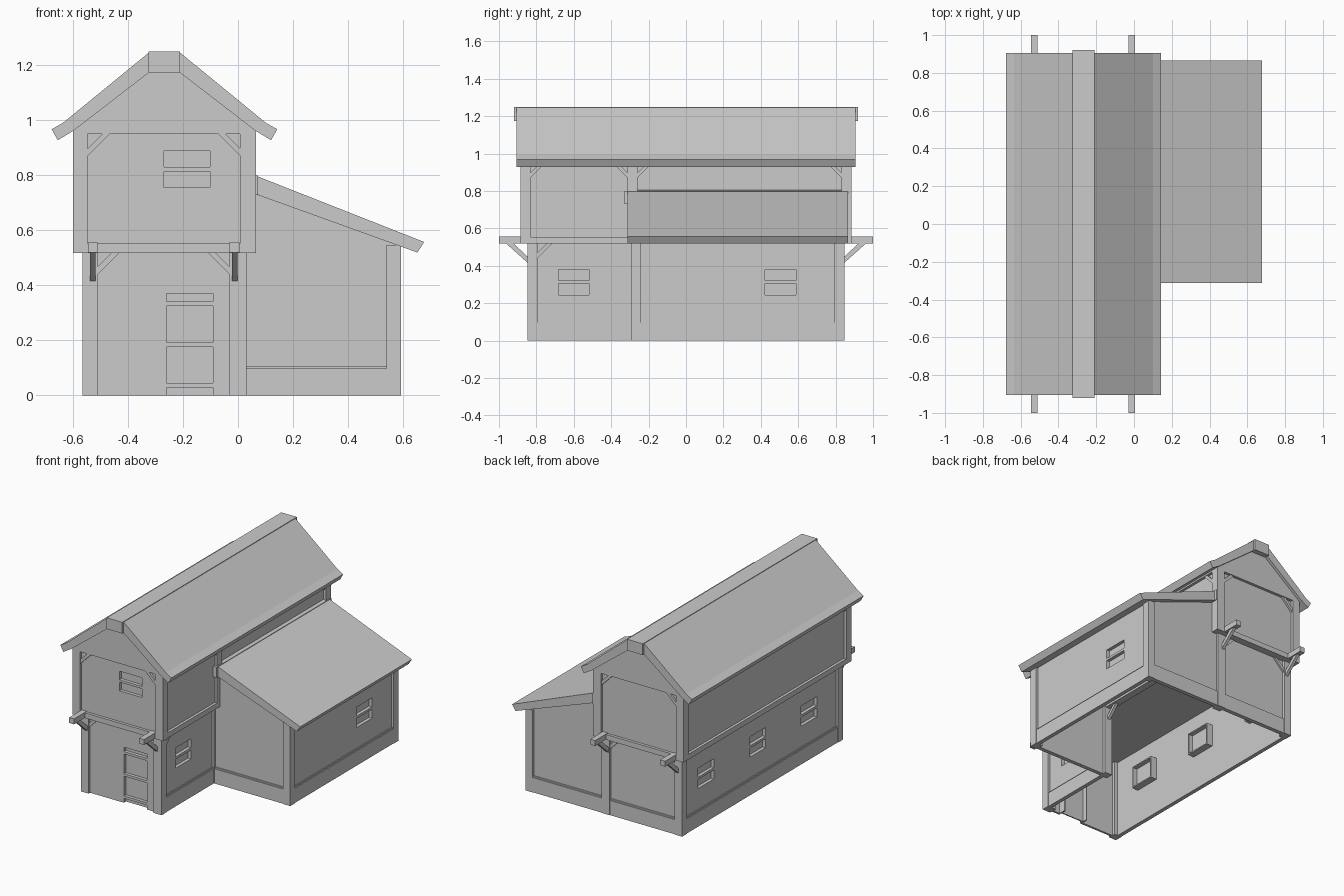
import bpy

if "Cube" in bpy.data.objects:
    bpy.data.objects.remove(bpy.data.objects["Cube"])


def prism(name, pts, axis, a, b):
    """Extrude a profile: axis 'y' takes (x, z) points, axis 'x' takes (y, z)."""
    area = sum(p[0] * q[1] - q[0] * p[1] for p, q in zip(pts, pts[1:] + pts[:1]))
    pts = pts if area > 0 else pts[::-1]
    a, b = min(a, b), max(a, b)
    if axis == 'y':
        v = [(p, t, q) for t in (a, b) for p, q in pts]
    else:
        v = [(t, p, q) for t in (b, a) for p, q in pts]
    n = len(pts)
    f = [tuple(range(n)), tuple(range(2 * n - 1, n - 1, -1))]
    f += [(i, i + n, (i + 1) % n + n, (i + 1) % n) for i in range(n)]
    me = bpy.data.meshes.new(name)
    me.from_pydata(v, [], f)
    ob = bpy.data.objects.new(name, me)
    bpy.context.collection.objects.link(ob)
    return ob


def slab(name, axis, a, b, u0, u1, z0, z1):
    return prism(name, [(u0, z0), (u1, z0), (u1, z1), (u0, z1)], axis, a, b)


def box(name, x0, x1, y0, y1, z0, z1):
    return slab(name, 'y', y0, y1, x0, x1, z0, z1)


def wall(name, axis, a, s, u0, u1, z0, z1, centres=(), w=0.165, h0=0.245, h1=0.38, bars=(0.5,)):
    """Wall with outer face at a, inward direction s, and recessed openings."""
    b = a + s * 0.015
    if not centres:
        slab(name, axis, a, b, u0, u1, z0, z1)
        return
    if h0 > z0:
        slab(name, axis, a, b, u0, u1, z0, h0)
    slab(name, axis, a, b, u0, u1, h1, z1)
    edges = [u0] + [c + k * w / 2 for c in centres for k in (-1, 1)] + [u1]
    for i in range(0, len(edges), 2):
        slab(name, axis, a, b, edges[i], edges[i + 1], h0, h1)
    t, d = 0.008, a + s * 0.06
    for c in centres:
        l, r = c - w / 2, c + w / 2
        slab("opening_pane", axis, a + s * 0.022, a + s * 0.03, l, r, h0, h1)
        slab("opening_jamb", axis, b, d, l - t, l, h0, h1)
        slab("opening_jamb", axis, b, d, r, r + t, h0, h1)
        slab("opening_head", axis, b, d, l - t, r + t, h1, h1 + t)
        if h0 > z0:
            slab("opening_sill", axis, b, d, l - t, r + t, h0 - t, h0)
        for k in bars:
            z = h0 + k * (h1 - h0)
            slab("opening_bar", axis, a, a + s * 0.022, l, r, z - 0.008, z + 0.008)


def brace(axis, a, b, u, z, s):
    """Diagonal corner brace below a beam, running away from a post in direction s."""
    prism("corner_brace", [(u + s * 0.08, z), (u, z - 0.08), (u, z - 0.052), (u + s * 0.052, z)], axis, a, b)


# Lower storey posts
for x0, x1 in ((-0.565, -0.51), (-0.03, 0.03)):
    for y0, y1 in ((-0.848, -0.795), (0.795, 0.848)):
        box("lower_post", x0, x1, y0, y1, 0, 0.53)
box("lower_mid_post", -0.025, 0.03, -0.295, -0.243, 0, 0.53)
box("inner_beam", -0.025, 0.025, -0.25, 0.8, 0.47, 0.53)
brace('x', -0.01, 0.01, -0.243, 0.47, 1)
for y0, y1 in ((-0.295, -0.243), (0.795, 0.848)):
    box("lean_to_post", 0.54, 0.592, y0, y1, 0, 0.548)

# Lower storey walls with windows and door
wall("left_wall", 'x', -0.55, 1, -0.83, 0.83, 0, 0.53, (-0.51, 0.03, 0.575))
wall("front_wall", 'y', -0.832, 1, -0.55, 0.015, 0, 0.53, (-0.175,), 0.17, 0, 0.37, (0.1, 0.5, 0.9))
wall("back_wall", 'y', 0.832, -1, -0.55, 0.015, 0, 0.53)
wall("right_wall", 'x', 0.015, -1, -0.83, -0.27, 0, 0.53, (-0.6,))
wall("lean_to_right_wall", 'x', 0.577, -1, -0.28, 0.83, 0, 0.55, (0.506,))
lean = [(0.01, 0), (0.575, 0), (0.575, 0.555), (0.01, 0.76)]
prism("lean_to_front_wall", lean, 'y', -0.28, -0.265)
prism("lean_to_back_wall", lean, 'y', 0.817, 0.832)


# Base boards with a bevelled top edge
def base(axis, out, s, u0, u1):
    for a, z in ((out + s * 0.003, 0.098), (out + s * 0.009, 0.107)):
        slab("base_board", axis, a, out + s * 0.03, u0, u1, 0, z)


base('x', -0.565, 1, -0.8, 0.8)
base('x', 0.03, -1, -0.8, -0.29)
base('x', 0.592, -1, -0.25, 0.8)
base('y', -0.295, 1, 0.02, 0.545)
base('y', 0.848, -1, -0.515, -0.025)
base('y', 0.848, -1, 0.02, 0.545)

# Upper storey: floor, corner posts, recessed walls, top beams
box("upper_floor", -0.585, 0.05, -0.87, 0.87, 0.522, 0.545)
for s in (-1, 1):
    for x0, x1 in ((-0.6, -0.547), (0.008, 0.065)):
        box("upper_post", x0, x1, s * 0.885, s * 0.832, 0.518, 0.96)
    box("upper_sill_beam", -0.55, 0.01, s * 0.885, s * 0.84, 0.518, 0.553)
    # gable
    prism("gable", [(-0.6, 0.95), (0.065, 0.95), (0.065, 0.968), (-0.21, 1.185),
                    (-0.325, 1.185), (-0.6, 0.968)], 'y', s * 0.885, s * 0.855)
    for a, u, d in ((0.885, -0.547, 1), (0.885, 0.008, -1)):
        brace('y', s * 0.88, s * 0.85, u, 0.95, d)
    for u, d in ((-0.51, 1), (-0.03, -1)):
        brace('y', s * 0.843, s * 0.82, u, 0.52, d)
for x0, x1 in ((-0.6, -0.555), (0.02, 0.065)):
    box("side_sill_beam", x0, x1, -0.84, 0.84, 0.518, 0.553)
    box("side_top_beam", x0, x1, -0.86, 0.86, 0.95, 0.966)
wall("upper_front_wall", 'y', -0.866, 1, -0.58, 0.045, 0.54, 0.955, (-0.185,), 0.168, 0.757, 0.888)
wall("upper_back_wall", 'y', 0.866, -1, -0.58, 0.045, 0.54, 0.955)
wall("upper_left_wall", 'x', -0.582, 1, -0.86, 0.86, 0.54, 0.955)
wall("upper_right_wall", 'x', 0.047, -1, -0.86, 0.86, 0.54, 0.955)
box("upper_mid_post", 0.03, 0.065, -0.312, -0.26, 0.55, 0.955)
for u, d in ((-0.832, 1), (-0.312, -1), (-0.26, 1), (0.832, -1)):
    brace('x', 0.04, 0.061, u, 0.95, d)
for u, d in ((-0.832, 1), (0.832, -1)):
    brace('x', -0.596, -0.575, u, 0.95, d)
brace('x', 0.005, 0.026, -0.795, 0.52, 1)

# Projecting beams with struts, front and back
for x in (-0.528, -0.012):
    for s in (-1, 1):
        box("projecting_beam", x - 0.018, x + 0.018, s * 0.84, s * 1.0, 0.52, 0.556)
        prism("beam_strut", [(s * 0.965, 0.522), (s * 0.925, 0.522), (s * 0.84, 0.443), (s * 0.84, 0.41)],
              'x', x - 0.01, x + 0.01)

# Main roof: mirrored flared slopes and the ridge beam
for s in (-1, 1):
    prof = [(0.055, 1.248), (0.368, 0.992), (0.41, 0.968), (0.388, 0.928), (0.33, 0.963), (0.055, 1.175)]
    prism("main_roof_slope", [(-0.2675 + s * x, z) for x, z in prof], 'y', -0.905, 0.905)
box("ridge_beam", -0.325, -0.21, -0.92, 0.92, 1.175, 1.25)

# Lean-to roof
prism("lean_to_roof", [(0.05, 0.805), (0.677, 0.558), (0.652, 0.52), (0.05, 0.737)], 'y', -0.312, 0.866)
box("lean_to_ridge", 0.035, 0.072, -0.33, 0.883, 0.73, 0.8)
